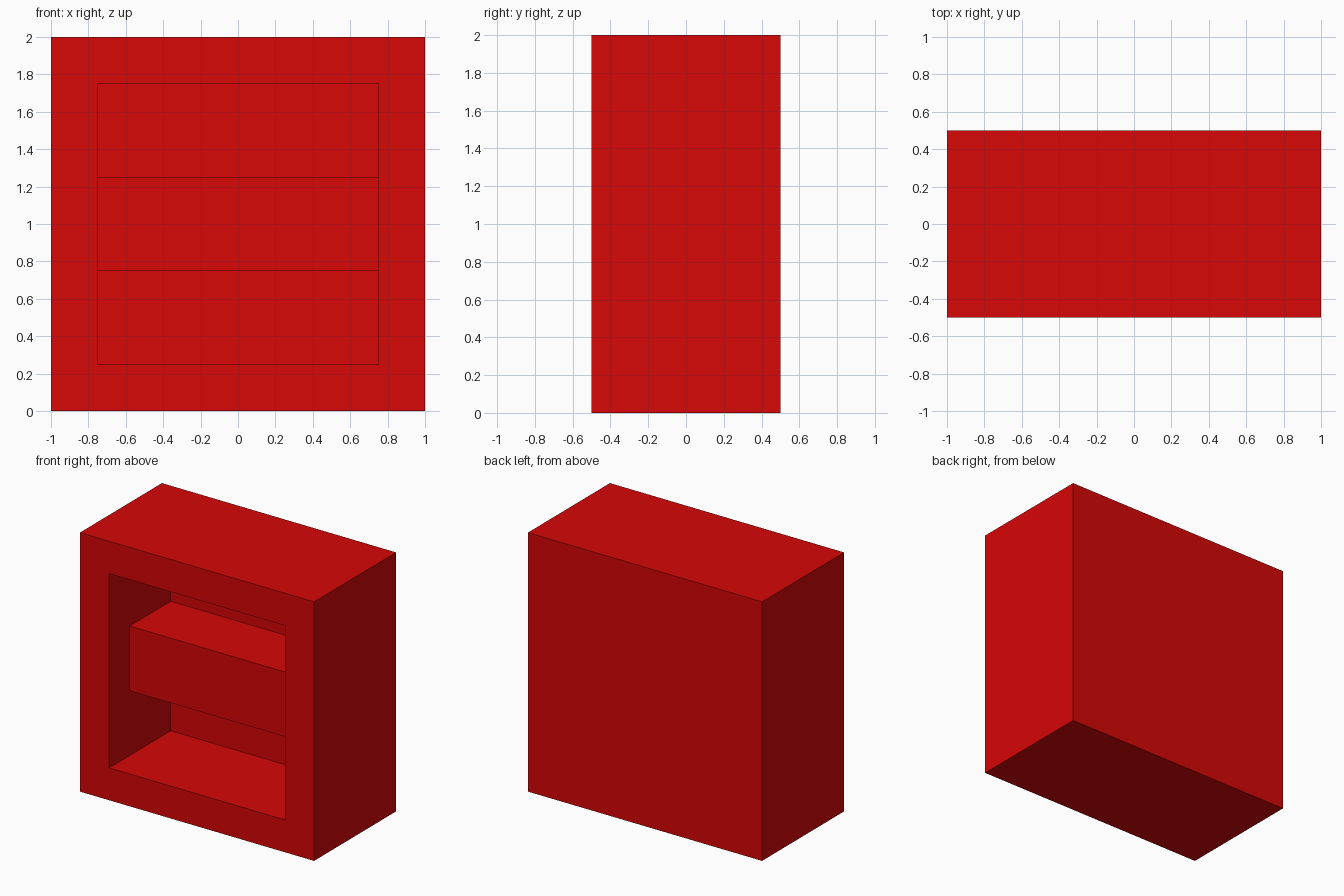
import bpy
import bmesh
from mathutils import Matrix, Vector

if "Cube" in bpy.data.objects:
    bpy.data.objects.remove(bpy.data.objects["Cube"], do_unlink=True)

WALL = 0.25      # thickness of the frame and back panel
DEPTH = 1.0

red = bpy.data.materials.new("red")
red.use_nodes = True
red.diffuse_color = (0.68, 0.002, 0.002, 1)
red.node_tree.nodes["Principled BSDF"].inputs["Base Color"].default_value = red.diffuse_color


def box(bm, size, centre):
    matrix = Matrix.Translation(centre) @ Matrix.Diagonal((*size, 1))
    bmesh.ops.create_cube(bm, size=1, matrix=matrix)


def finish(bm, name):
    mesh = bpy.data.meshes.new(name)
    bmesh.ops.recalc_face_normals(bm, faces=bm.faces)
    bm.to_mesh(mesh)
    bm.free()
    mesh.materials.append(red)
    obj = bpy.data.objects.new(name, mesh)
    bpy.context.collection.objects.link(obj)


# Cabinet: a block with its front inset and pushed back into a recess
bm = bmesh.new()
box(bm, (2, DEPTH, 2), (0, 0, 1))
bm.normal_update()
front = min(bm.faces, key=lambda f: f.calc_center_median().y)
bmesh.ops.inset_region(bm, faces=[front], thickness=WALL, use_even_offset=True)
recess = bmesh.ops.extrude_discrete_faces(bm, faces=[front])["faces"][0]
bmesh.ops.translate(bm, verts=recess.verts, vec=Vector((0, DEPTH - WALL, 0)))
finish(bm, "cabinet")

# Thick shelf across the recess, set back from the front
bm = bmesh.new()
box(bm, (2 - 2 * WALL, 0.5, 0.5), (0, 0, 1))
finish(bm, "shelf")
